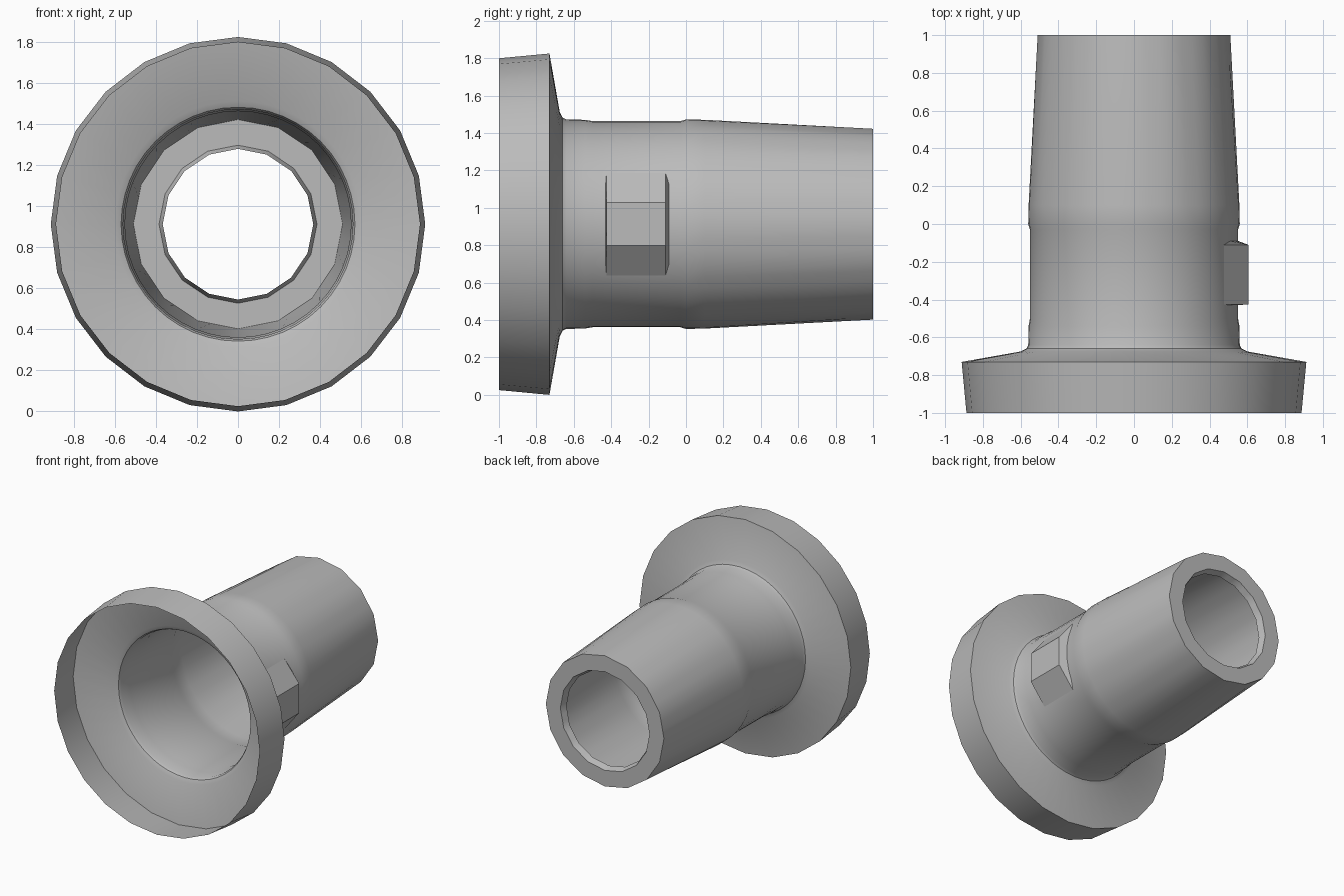
import bpy, bmesh
from math import cos, sin, pi, radians

if "Cube" in bpy.data.objects:
    bpy.data.objects.remove(bpy.data.objects["Cube"])

CENTRE_Z = 0.9125
SEGMENTS = 48

grey = bpy.data.materials.new("plain_grey")
grey.use_nodes = True
colour = (0.5, 0.5, 0.5, 1)
grey.diffuse_color = colour
grey.node_tree.nodes["Principled BSDF"].inputs["Base Color"].default_value = colour


def finish(bm, name, angle):
    mesh = bpy.data.meshes.new(name)
    bm.to_mesh(mesh)
    bm.free()
    mesh.materials.append(grey)
    obj = bpy.data.objects.new(name, mesh)
    bpy.context.collection.objects.link(obj)
    obj.location.z = CENTRE_Z
    bpy.ops.object.select_all(action="DESELECT")
    obj.select_set(True)
    bpy.context.view_layer.objects.active = obj
    bpy.ops.object.shade_smooth_by_angle(angle=radians(angle))
    return obj


def ring(bm, y, r, sides):
    """Circle around the y axis, flattened to the given number of sides."""
    verts = []
    for i in range(SEGMENTS):
        a = 2 * pi * i / SEGMENTS
        off = a % (2 * pi / sides) - pi / sides
        d = r * cos(pi / sides) / cos(off)
        verts.append(bm.verts.new((d * cos(a), y, d * sin(a))))
    return verts


def lathe(name, profile, angle=30):
    bm = bmesh.new()
    rings = [ring(bm, *p) for p in profile]
    for a, b in zip(rings, rings[1:]):
        for i in range(SEGMENTS):
            j = (i + 1) % SEGMENTS
            bm.faces.new((a[i], b[i], b[j], a[j]))
    return finish(bm, name, angle)


# Thin flared flange, open at the front: (y, radius, sides)
lathe("flange", [(-1, 0.887, 24), (-0.73, 0.9125, 24), (-0.675, 0.6, 48),
                 (-0.66, 0.57, 48)])

# Hollow sleeve with a tapered back half
lathe("sleeve", [(-0.66, 0.57, 48), (-0.64, 0.56, 48), (-0.54, 0.558, 48),
                 (-0.5, 0.551, 48), (-0.03, 0.551, 48), (0, 0.56, 48),
                 (0.1, 0.558, 48), (1, 0.51, 16)])

# Flat end wall with a short lip around the bore
lathe("end_wall", [(1, 0.51, 16), (1, 0.385, 16), (0.95, 0.367, 16)])

# Flat-topped boss on the left side, following the sleeve at its base
bm = bmesh.new()
outer = [(0.477, -0.2755), (0.605, -0.115), (0.605, 0.115), (0.477, 0.2755)]
arc = [(0.551 * cos(radians(a)), 0.551 * sin(radians(a)))
       for a in (22.5, 15, 7.5, 0, -7.5, -15, -22.5)]
front = [bm.verts.new((x, -0.425, z)) for x, z in outer]
back = [bm.verts.new((x, -0.11, z)) for x, z in outer]
for i in range(3):
    bm.faces.new((front[i], front[i + 1], back[i + 1], back[i]))
for edge, y in ((front, -0.43), (back, -0.09)):
    bm.faces.new(edge + [bm.verts.new((x, y, z)) for x, z in arc])
bmesh.ops.recalc_face_normals(bm, faces=bm.faces)
finish(bm, "side_boss", 20)
